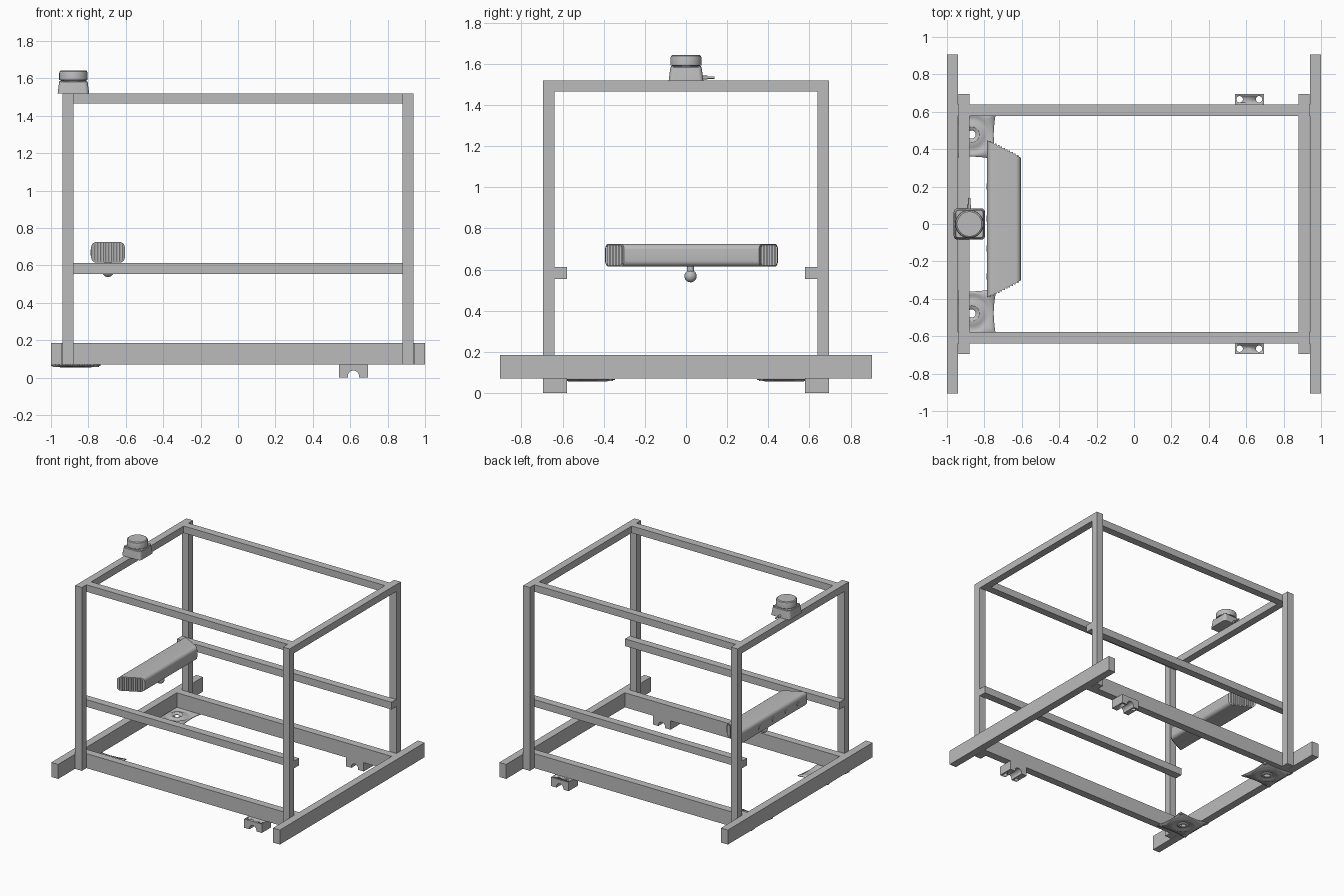
import bpy, bmesh, math
from mathutils import Matrix, Vector

cube = bpy.data.objects.get("Cube")
if cube:
    bpy.data.objects.remove(cube, do_unlink=True)

grey = bpy.data.materials.new("plain grey")
grey.use_nodes = True
grey.diffuse_color = (0.5, 0.5, 0.5, 1)
grey.node_tree.nodes["Principled BSDF"].inputs["Base Color"].default_value = (0.5, 0.5, 0.5, 1)


def finish(name, bm, smooth=False):
    bmesh.ops.recalc_face_normals(bm, faces=bm.faces[:])
    mesh = bpy.data.meshes.new(name)
    bm.to_mesh(mesh)
    bm.free()
    mesh.materials.append(grey)
    ob = bpy.data.objects.new(name, mesh)
    bpy.context.scene.collection.objects.link(ob)
    if smooth:
        bpy.ops.object.select_all(action='DESELECT')
        ob.select_set(True)
        bpy.context.view_layer.objects.active = ob
        bpy.ops.object.shade_smooth_by_angle(angle=math.radians(35))
    return ob


def box(name, x, y, z):
    bm = bmesh.new()
    bmesh.ops.create_cube(bm, size=1)
    for v in bm.verts:
        v.co = [(a + b) / 2 + c * (b - a) for (a, b), c in zip((x, y, z), v.co)]
    return finish(name, bm)


def cylinder(name, centre, r, depth, axis="Z", r2=None, n=32):
    bm = bmesh.new()
    turn = {"X": Matrix.Rotation(math.pi / 2, 4, 'Y'), "Z": Matrix(),
            "Y": Matrix.Rotation(math.pi / 2, 4, 'X')}[axis]
    bmesh.ops.create_cone(bm, cap_ends=True, segments=n, radius1=r, radius2=r2 or r,
                          depth=depth, matrix=Matrix.Translation(centre) @ turn)
    return finish(name, bm, True)


def loft(name, rings, smooth=True):
    """Skin a list of equal-length point rings and cap both ends."""
    bm = bmesh.new()
    loops = [[bm.verts.new(p) for p in ring] for ring in rings]
    n = len(loops[0])
    for a, b in zip(loops, loops[1:]):
        for i in range(n):
            bm.faces.new((a[i], a[(i + 1) % n], b[(i + 1) % n], b[i]))
    bm.faces.new(loops[0])
    bm.faces.new(loops[-1])
    return finish(name, bm, smooth)


def rounded(w, h, r, steps=6):
    """Rounded rectangle outline with half sizes w and h."""
    pts = []
    for k, (sx, sy) in enumerate(((1, 1), (-1, 1), (-1, -1), (1, -1))):
        for i in range(steps + 1):
            a = (k + i / steps) * math.pi / 2
            pts.append((sx * (w - r) + r * math.cos(a), sy * (h - r) + r * math.sin(a)))
    return pts


def span(s, a, b):
    return tuple(sorted((s * a, s * b)))


# Frame: posts, side rails and cross rails
for sx, side in ((1, "left"), (-1, "right")):
    box(f"{side}_base_rail", span(sx, 0.94, 1), (-0.905, 0.905), (0.07, 0.185))
    box(f"{side}_top_rail", span(sx, 0.88, 0.938), (-0.638, 0.638), (1.465, 1.52))
    for sy, end in ((1, "back"), (-1, "front")):
        box(f"{end}_{side}_post", span(sx, 0.88, 0.938), span(sy, 0.638, 0.695), (0.07, 1.52))
for sy, end in ((1, "back"), (-1, "front")):
    y = span(sy, 0.578, 0.638)
    box(f"{end}_base_crossbar", (-0.94, 0.94), y, (0.07, 0.185))
    box(f"{end}_middle_crossbar", (-0.938, 0.938), y, (0.555, 0.612))
    box(f"{end}_top_crossbar", (-0.88, 0.88), y, (1.465, 1.52))


# Axle blocks with an arched notch and two bolt holes
def axle_block(name, sy):
    arch = [(0.617 + 0.03 * math.cos(a), 0.008 + 0.03 * math.sin(a))
            for a in (math.pi * i / 12 for i in range(13))]
    outline = [(0.54, 0), (0.54, 0.07), (0.695, 0.07), (0.695, 0), (0.647, 0)] + arch + [(0.587, 0)]
    ya, yb = span(sy, 0.578, 0.695)
    block = loft(name, [[(x, y, z) for x, z in outline] for y in (ya, yb)])
    for x in (0.565, 0.669):
        cutter = cylinder("bolt_hole_cutter", (x, sy * 0.667, 0.04), 0.017, 0.2, n=20)
        cutter.hide_render = True
        mod = block.modifiers.new("bolt_hole", 'BOOLEAN')
        mod.operation, mod.object, mod.solver = 'DIFFERENCE', cutter, 'EXACT'
        bpy.context.view_layer.objects.active = block
        bpy.ops.object.modifier_apply(modifier=mod.name)
        bpy.data.objects.remove(cutter, do_unlink=True)


# Dished swivel plates with concave sides and a hole in the middle
def swivel_plate(name, cx, cy):
    n, half = 64, 0.133
    profile = ((0.105, 0.066), (0.095, 0.060), (0.08, 0.058), (0.066, 0.061),
               (0.055, 0.066), (0.042, 0.066), (0.034, 0.060), (0.022, 0.059))
    bm = bmesh.new()
    rings = [[] for _ in range(len(profile) + 1)]
    for i in range(n):
        a = 2 * math.pi * i / n
        c, s = math.cos(a), math.sin(a)
        big, small = max(abs(c), abs(s)), min(abs(c), abs(s))
        edge = (half - 0.015 * (1 - (small / big) ** 2)) / big
        for ring, (r, z) in zip(rings, ((edge, 0.066),) + profile):
            ring.append(bm.verts.new((cx + r * c, cy + r * s, z)))
    for p, q in zip(rings, rings[1:]):
        for i in range(n):
            j = (i + 1) % n
            bm.faces.new((p[i], p[j], q[j], q[i]))
    ob = finish(name, bm, True)
    mod = ob.modifiers.new("thickness", 'SOLIDIFY')
    mod.thickness, mod.offset = 0.006, 0
    for dx in (-1, 1):
        for dy in (-1, 1):
            cylinder(name + "_rivet", (cx + dx * 0.112, cy + dy * 0.112, 0.063), 0.012, 0.01, n=16)


for sy, end in ((1, "back"), (-1, "front")):
    axle_block(f"{end}_axle_block", sy)
    swivel_plate(f"{end}_swivel_plate", -0.868, sy * 0.478)

# Camera bar: rounded section, slanted ends
bx, bz, bw, bh, by = -0.695, 0.67, 0.09, 0.055, 0.027


def end_y(x, sy):
    t = (x - bx + bw) / (2 * bw)
    return by + sy * (0.42 - 0.092 * t)


section = rounded(bw, bh, 0.028)
loft("camera_bar", [[(bx + u, end_y(bx + u, sy), bz + v) for u, v in section] for sy in (-1, 1)])
for sy, end in ((1, "back"), (-1, "front")):
    for i in range(11):
        x = bx + (i - 5) * 0.0145
        y = end_y(x, sy)
        h = 0.042 if abs(i - 5) > 4 else 0.05
        box(f"{end}_camera_grille_rib", (x - 0.004, x + 0.004), (y - 0.006, y + 0.006), (bz - h, bz + h))
for y in (0.2, 0.03, -0.13, -0.28):
    cylinder("camera_lens", (bx - bw, y, bz), 0.016, 0.009, "X", n=24)

# Ball mount below the camera bar
cylinder("mount_stem", (bx, 0.022, 0.603), 0.018, 0.04)
bm = bmesh.new()
bmesh.ops.create_uvsphere(bm, u_segments=24, v_segments=14, radius=0.03,
                          matrix=Matrix.Translation((bx, 0.022, 0.568)))
finish("mount_ball", bm, True)

# Scanner: tapered square base, round cap, corner screws and cable
lx = -0.88
loft("scanner_base", [[(lx + u, v, z) for u, v in rounded(w, w, r)]
                      for w, r, z in ((0.084, 0.022, 1.52), (0.083, 0.022, 1.53),
                                      (0.076, 0.022, 1.582), (0.072, 0.022, 1.586))])
cap = [(0.066, 1.58), (0.066, 1.59), (0.076, 1.592), (0.076, 1.628), (0.073, 1.638), (0.066, 1.643)]
loft("scanner_cap", [[(lx + r * math.cos(a), r * math.sin(a), z)
                      for a in (math.tau * i / 48 for i in range(48))] for r, z in cap])
for dx in (-1, 1):
    for dy in (-1, 1):
        cylinder("scanner_screw", (lx + dx * 0.062, dy * 0.062, 1.586), 0.011, 0.008, n=16)
cylinder("scanner_cable", (lx, 0.108, 1.533), 0.006, 0.06, "Y", n=12)
cylinder("scanner_cable_sleeve", (lx, 0.09, 1.533), 0.009, 0.03, "Y", n=12)
